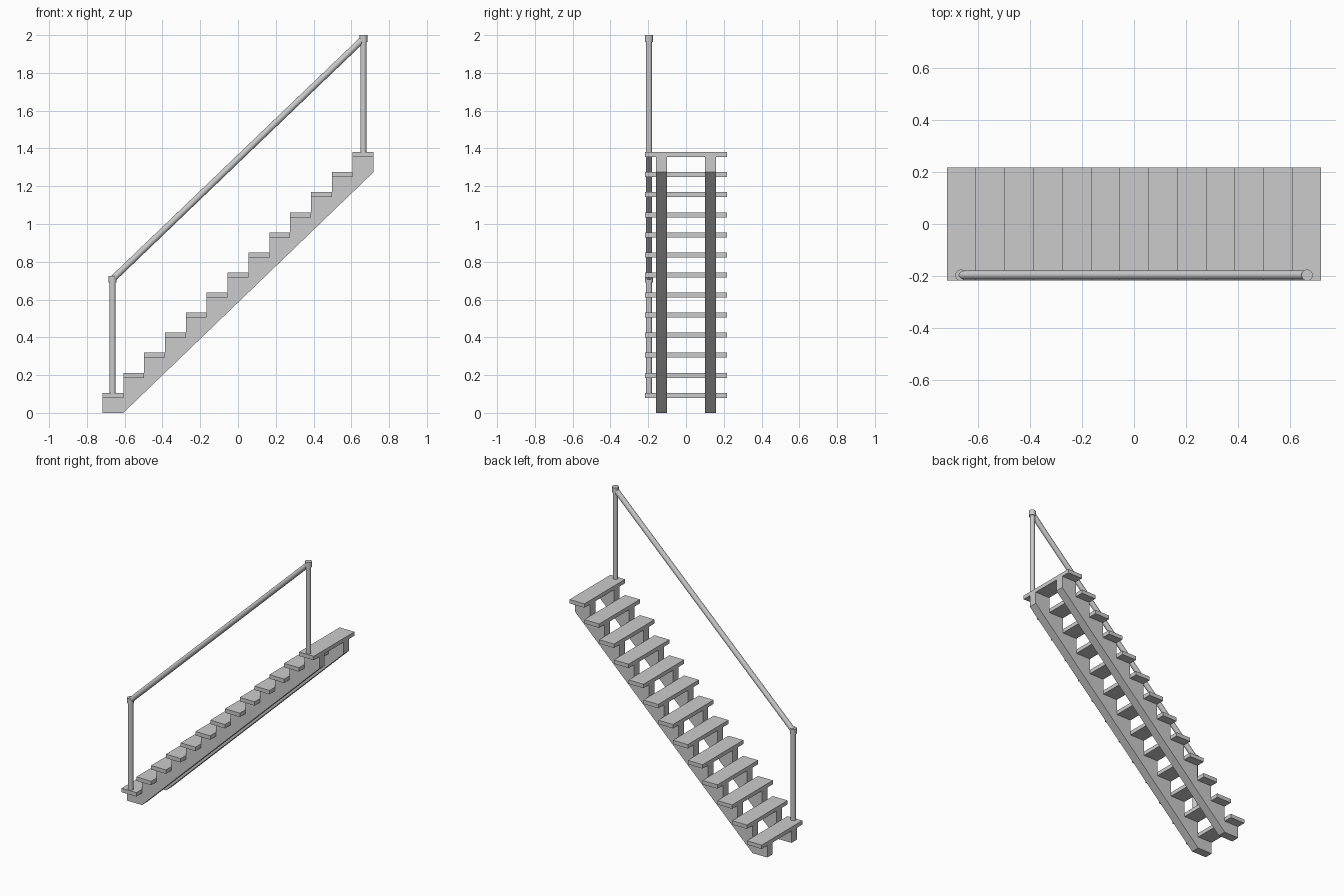
import bpy, bmesh
from mathutils import Vector

if "Cube" in bpy.data.objects:
    bpy.data.objects.remove(bpy.data.objects["Cube"])

N = 13                      # number of steps
X0, RUN = -0.7176, 0.1104   # start and depth of a step
RISE, THICK = 0.1062, 0.0265
POST_X, POST_Y = 0.664, -0.196


def finish(bm, name):
    bmesh.ops.recalc_face_normals(bm, faces=bm.faces)
    me = bpy.data.meshes.new(name)
    bm.to_mesh(me)
    bm.free()
    ob = bpy.data.objects.new(name, me)
    bpy.context.collection.objects.link(ob)
    return ob


def box(name, lo, hi):
    bm = bmesh.new()
    bmesh.ops.create_cube(bm, size=1)
    lo, hi = Vector(lo), Vector(hi)
    for v in bm.verts:
        v.co = (lo + hi) / 2 + v.co * (hi - lo)
    return finish(bm, name)


def rod(name, a, b, r):
    a, b = Vector(a), Vector(b)
    d = b - a
    bpy.ops.mesh.primitive_cylinder_add(vertices=32, radius=r, depth=d.length, location=(a + b) / 2)
    ob = bpy.context.object
    ob.rotation_euler = d.to_track_quat('Z', 'Y').to_euler()
    ob.name = name
    bpy.ops.object.shade_smooth_by_angle()
    return ob


# Treads
for i in range(N):
    x, z = X0 + i * RUN, (i + 1) * RISE
    box(f"tread_{i + 1}", (x, -0.217, z - THICK), (x + RUN, 0.217, z))

# Sawtooth stringers under the treads
profile = [(X0, 0)]
for i in range(N):
    z = (i + 1) * RISE - THICK
    profile += [(X0 + i * RUN, z), (X0 + (i + 1) * RUN, z)]
profile += [(X0 + N * RUN, (N - 1) * RISE), (X0 + RUN, 0)]
for name, y in (("front_stringer", -0.158), ("back_stringer", 0.1)):
    bm = bmesh.new()
    face = bm.faces.new([bm.verts.new((x, y, z)) for x, z in profile])
    ext = bmesh.ops.extrude_face_region(bm, geom=[face])["geom"]
    for v in ext:
        if isinstance(v, bmesh.types.BMVert):
            v.co.y += 0.058
    finish(bm, name)

# Posts with caps
for name, x, base, top in (("lower", -POST_X, RISE, 0.725), ("upper", POST_X, N * RISE, 2.0)):
    rod(name + "_post", (x, POST_Y, base), (x, POST_Y, top - 0.03), 0.0165)
    rod(name + "_post_cap", (x, POST_Y, top - 0.036), (x, POST_Y, top), 0.0215)

# Sloping handrail
rod("handrail", (-POST_X, POST_Y, 0.708), (POST_X, POST_Y, 1.981), 0.017)
